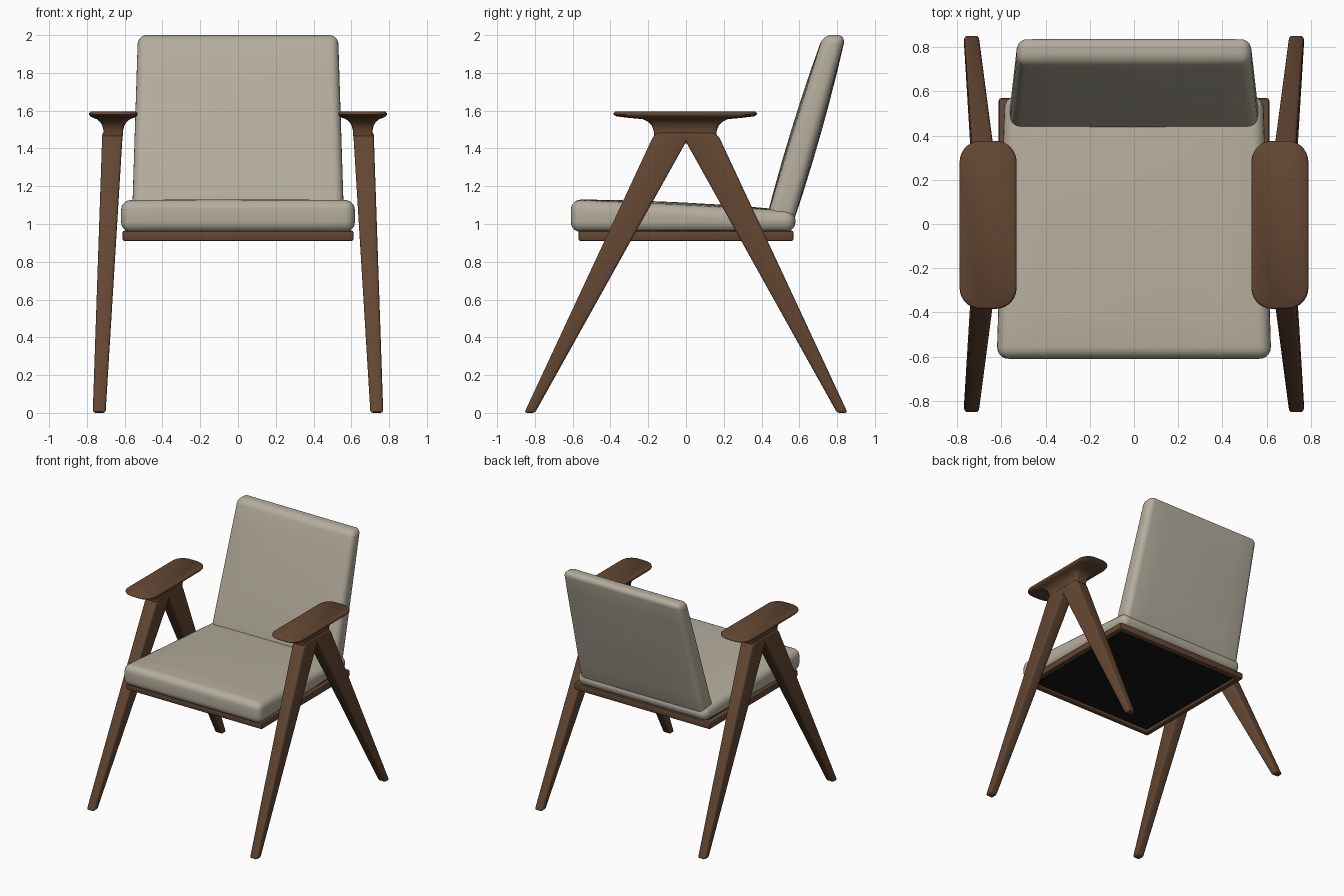
import bpy, bmesh, math
from mathutils import Vector

cube = bpy.data.objects.get("Cube")
if cube:
    bpy.data.objects.remove(cube, do_unlink=True)


def material(name, rgb):
    m = bpy.data.materials.new(name)
    m.use_nodes = True
    m.diffuse_color = (*rgb, 1)
    m.node_tree.nodes["Principled BSDF"].inputs["Base Color"].default_value = (*rgb, 1)
    return m


WOOD = material("walnut wood", (0.125, 0.062, 0.032))
FABRIC = material("beige fabric", (0.46, 0.42, 0.34))
LINING = material("black lining", (0.008, 0.008, 0.008))


def finish(bm, name, mat, angle=40):
    bmesh.ops.recalc_face_normals(bm, faces=bm.faces)
    mesh = bpy.data.meshes.new(name)
    bm.to_mesh(mesh)
    bm.free()
    mesh.materials.append(mat)
    obj = bpy.data.objects.new(name, mesh)
    bpy.context.collection.objects.link(obj)
    bpy.ops.object.select_all(action='DESELECT')
    obj.select_set(True)
    bpy.context.view_layer.objects.active = obj
    bpy.ops.object.shade_smooth_by_angle(angle=math.radians(angle))
    return obj


def round_edges(bm, radius, segments, min_angle=0.5):
    bmesh.ops.recalc_face_normals(bm, faces=bm.faces)
    edges = [e for e in bm.edges if len(e.link_faces) == 2 and e.calc_face_angle() > min_angle]
    bmesh.ops.bevel(bm, geom=edges, offset=radius, segments=segments,
                    profile=0.5, affect='EDGES', clamp_overlap=True)


def extrude_faces(bm, faces, offset):
    out = bmesh.ops.extrude_face_region(bm, geom=faces, use_keep_orig=True)
    bmesh.ops.translate(bm, vec=offset,
                        verts=[g for g in out["geom"] if isinstance(g, bmesh.types.BMVert)])


# Cushions: a gridded cube reshaped by a rule, then rounded
def cushion(name, shape, long_axes, radius):
    bm = bmesh.new()
    bmesh.ops.create_cube(bm, size=2)
    edges = [e for e in bm.edges
             if any(abs(e.verts[0].co[i] - e.verts[1].co[i]) > 1 for i in long_axes)]
    bmesh.ops.subdivide_edges(bm, edges=edges, cuts=5, use_grid_fill=True)
    for v in bm.verts:
        v.co = shape(*v.co)
    round_edges(bm, radius, 5, 1.0)
    return finish(bm, name, FABRIC, 50)


def puff(u, v):
    return 0.014 * (1 - u * u) * (1 - v * v)


def seat_shape(a, b, c):
    top = 1.1 - 0.03 * b + puff(a, b)
    return Vector((a * (0.603 - 0.018 * b), 0.595 * b - 0.015, top if c > 0 else 0.957))


def back_shape(a, b, c):
    s = (c + 1) / 2
    y = 0.492 + 0.294 * s + b * (0.074 - 0.014 * s + puff(a, c))
    return Vector((a * (0.562 - 0.032 * s), y, 1 + s))


cushion("seat_cushion", seat_shape, (0, 1), 0.055)
cushion("back_cushion", back_shape, (0, 2), 0.045)

# Seat frame: four rails in a ring
bm = bmesh.new()
corners = [(-1, -1), (1, -1), (1, 1), (-1, 1)]
outer = [bm.verts.new((0.612 * x, 0.57 * y, 0.91)) for x, y in corners]
inner = [bm.verts.new((0.565 * x, 0.523 * y, 0.91)) for x, y in corners]
ring = [bm.faces.new((outer[i], outer[i - 1], inner[i - 1], inner[i])) for i in range(4)]
extrude_faces(bm, ring, (0, 0, 0.055))
round_edges(bm, 0.012, 2)
finish(bm, "seat_frame", WOOD)

# Lining under the seat
bm = bmesh.new()
bmesh.ops.create_cube(bm, size=1)
for v in bm.verts:
    v.co = Vector((v.co.x * 1.14, v.co.y * 1.06, 0.935 + v.co.z * 0.008))
finish(bm, "seat_lining", LINING)

# Cushion fabric showing through the lining near the back
curve = bpy.data.curves.new("patch_outline", 'CURVE')
curve.dimensions = '2D'
curve.fill_mode = 'BOTH'
spots = [(.5, .51), (.49, .4), (.25, .33), (.15, .15), (-.09, .08), (-.27, .24), (-.5, .51)]
spline = curve.splines.new('BEZIER')
spline.bezier_points.add(len(spots) - 1)
for p, (x, y) in zip(spline.bezier_points, spots):
    p.co = (x, y, 0)
    p.handle_left_type = p.handle_right_type = 'VECTOR' if y > 0.5 else 'AUTO'
helper = bpy.data.objects.new("patch_outline", curve)
bpy.context.collection.objects.link(helper)
bpy.context.view_layer.update()
flat = bpy.data.meshes.new_from_object(helper.evaluated_get(bpy.context.evaluated_depsgraph_get()))
bpy.data.objects.remove(helper, do_unlink=True)
bm = bmesh.new()
bm.from_mesh(flat)
bpy.data.meshes.remove(flat)
bmesh.ops.translate(bm, vec=(0, 0, 0.929), verts=bm.verts)
extrude_faces(bm, bm.faces[:], (0, 0, 0.004))
finish(bm, "seat_fabric_patch", FABRIC)


# Leg pairs: an inverted V in side profile, tapering and splaying outward
def leg_pair(side, name):
    half = [(0.15, 1.485), (0.178, 1.455), (0.856, 0), (0.8, 0)]
    profile = half + [(0, 1.435)] + [(-y, z) for y, z in reversed(half)]
    bm = bmesh.new()
    sheets = []
    for sign in (-1, 1):
        sheet = []
        for y, z in profile:
            t = z / 1.47
            x = 0.735 - 0.07 * t + sign * (0.034 + 0.02 * t)
            sheet.append(bm.verts.new((side * x, y, z)))
        bm.faces.new(sheet)
        sheets.append(sheet)
    a, b = sheets
    for i in range(len(a)):
        bm.faces.new((a[i - 1], a[i], b[i], b[i - 1]))
    round_edges(bm, 0.014, 3)
    finish(bm, name, WOOD, 35)


# Armrests: rounded rectangles lofted from a narrow neck to a thin flared top
def armrest(side, name):
    # height, half width, half length, corner radius
    levels = [(1.465, .051, .165, .012), (1.495, .052, .167, .014), (1.52, .058, .177, .02),
              (1.54, .07, .195, .03), (1.555, .088, .225, .045), (1.562, .108, .30, .07),
              (1.57, .123, .365, .09), (1.58, .129, .38, .095), (1.588, .128, .379, .095),
              (1.595, .12, .371, .09)]
    bm = bmesh.new()
    rings = []
    for z, hx, hy, r in levels:
        loop = []
        for q, (sx, sy) in enumerate([(1, 1), (-1, 1), (-1, -1), (1, -1)]):
            for k in range(8):
                t = math.pi / 2 * (q + k / 7)
                x = sx * (hx - r) + r * math.cos(t)
                y = sy * (hy - r) + r * math.sin(t)
                loop.append(bm.verts.new((side * 0.66 + x, y - 0.004, z)))
        rings.append(loop)
    for lo, hi in zip(rings, rings[1:]):
        for i in range(len(lo)):
            bm.faces.new((lo[i - 1], lo[i], hi[i], hi[i - 1]))
    bm.faces.new(rings[0])
    bm.faces.new(rings[-1])
    finish(bm, name, WOOD, 45)


for side, word in ((1, "left"), (-1, "right")):
    leg_pair(side, word + "_legs")
    armrest(side, word + "_armrest")
